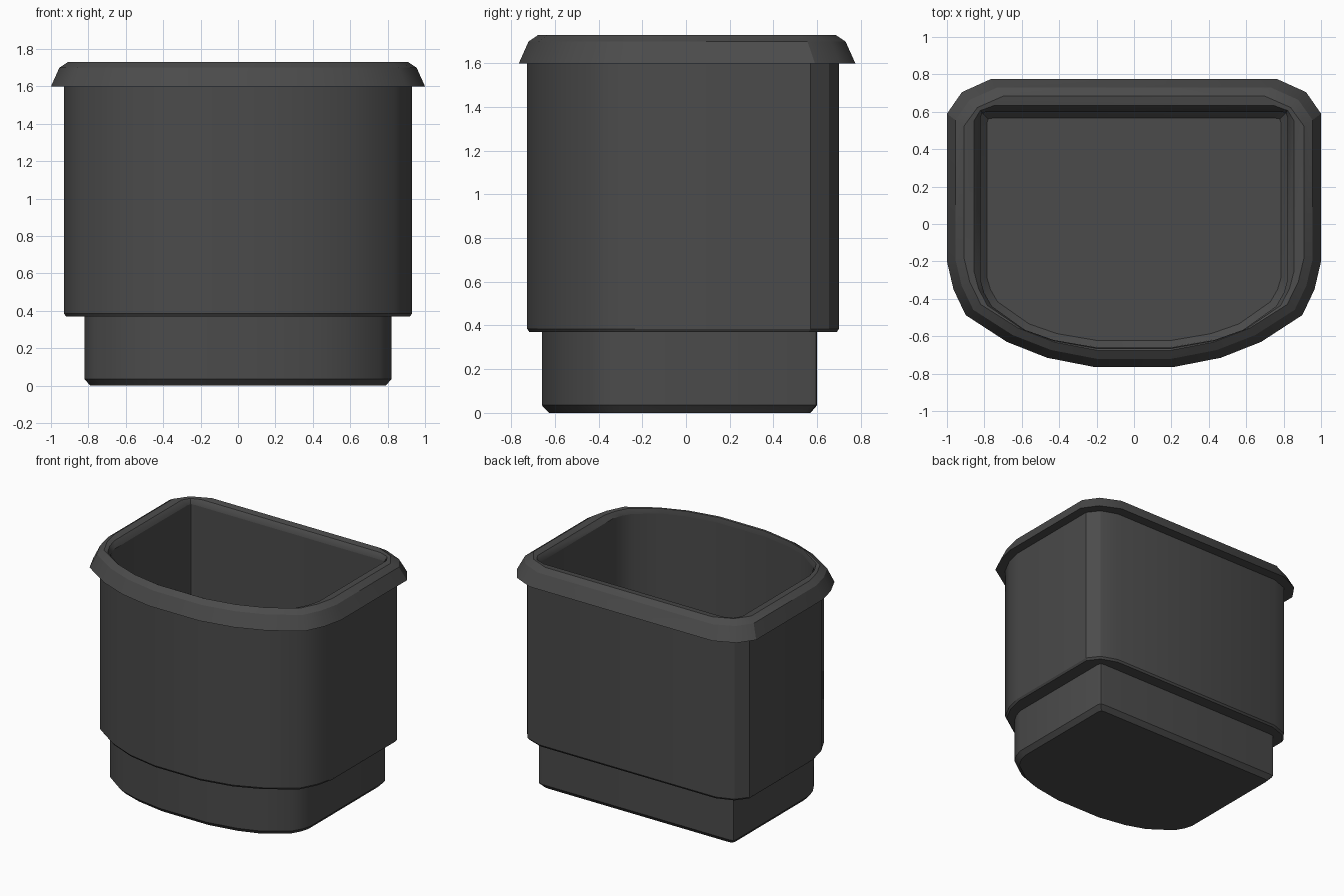
import bpy
import bmesh
import math

if "Cube" in bpy.data.objects:
    bpy.data.objects.remove(bpy.data.objects["Cube"])

# Single dark grey plastic
grey = bpy.data.materials.new("dark_grey_plastic")
grey.use_nodes = True
colour = (0.07, 0.07, 0.07, 1)
grey.diffuse_color = colour
grey.node_tree.nodes["Principled BSDF"].inputs["Base Color"].default_value = colour

# Half outlines from the back centre side round to the front (right half, mirrored later)
RIM = [(.765, .775), (.92, .705), (1, .59), (1, -.2), (.965, -.35),
       (.90, -.487), (.68, -.63), (.465, -.715), (.21, -.765)]
BODY = [(.74, .70), (.865, .655), (.93, .57), (.93, -.2), (.90, -.33),
        (.835, -.455), (.63, -.595), (.43, -.68), (.19, -.727)]
BASE = [(.78, .60), (.812, .595), (.82, .57), (.82, -.30), (.80, -.37),
        (.76, -.44), (.585, -.565), (.43, -.62), (.2, -.66)]


def blend(a, b, t):
    """Outline part of the way between two outlines."""
    return [(p[0] + (q[0] - p[0]) * t, p[1] + (q[1] - p[1]) * t) for p, q in zip(a, b)]


def inset(outline, d):
    """Outline shrunk by about d on every side."""
    sx, sy = 1 - d / outline[2][0], 1 - d / outline[0][1]
    return [(x * sx, y * sy) for x, y in outline]


def loft(name, rings, cap_end=False, closed=False, inward=False):
    """Skin a stack of (outline, z) rings, running from low to high."""
    bm = bmesh.new()
    loops = []
    for outline, z in rings:
        full = outline + [(-x, y) for x, y in reversed(outline)]
        loops.append([bm.verts.new((x, y, z)) for x, y in full])
    pairs = list(zip(loops, loops[1:]))
    if closed:
        pairs.append((loops[-1], loops[0]))
    n = len(loops[0])
    for a, b in pairs:
        for i in range(n):
            j = (i + 1) % n
            quad = [a[i], b[i], b[j], a[j]]
            bm.faces.new(quad if not inward else quad[::-1])
    if cap_end:
        bm.faces.new(loops[0] if not inward else loops[0][::-1])
    mesh = bpy.data.meshes.new(name)
    bm.to_mesh(mesh)
    bm.free()
    mesh.materials.append(grey)
    obj = bpy.data.objects.new(name, mesh)
    bpy.context.collection.objects.link(obj)
    bpy.ops.object.select_all(action="DESELECT")
    obj.select_set(True)
    bpy.context.view_layer.objects.active = obj
    bpy.ops.object.shade_smooth_by_angle(angle=math.radians(30))
    return obj


# Flared rim: underside, sloping skirt, rounded top and inner lip
loft("rim", [(BASE, 1.6), (RIM, 1.6), (inset(RIM, .045), 1.70),
             (inset(RIM, .09), 1.73), (blend(inset(RIM, .09), BASE, .6), 1.725),
             (BASE, 1.69)], closed=True)

# Main body with a small bevel and a ledge underneath
loft("body", [(BASE, .37), (inset(BODY, .01), .37), (BODY, .385), (BODY, 1.6)])

# Narrower base with a chamfered foot
loft("base", [(inset(BASE, .03), 0), (BASE, .035), (BASE, .375)], cap_end=True)

# Inner wall and floor
LINER = inset(BASE, .003)
loft("inner_wall", [(inset(LINER, .03), .006), (LINER, .04), (LINER, 1.69)],
     cap_end=True, inward=True)
